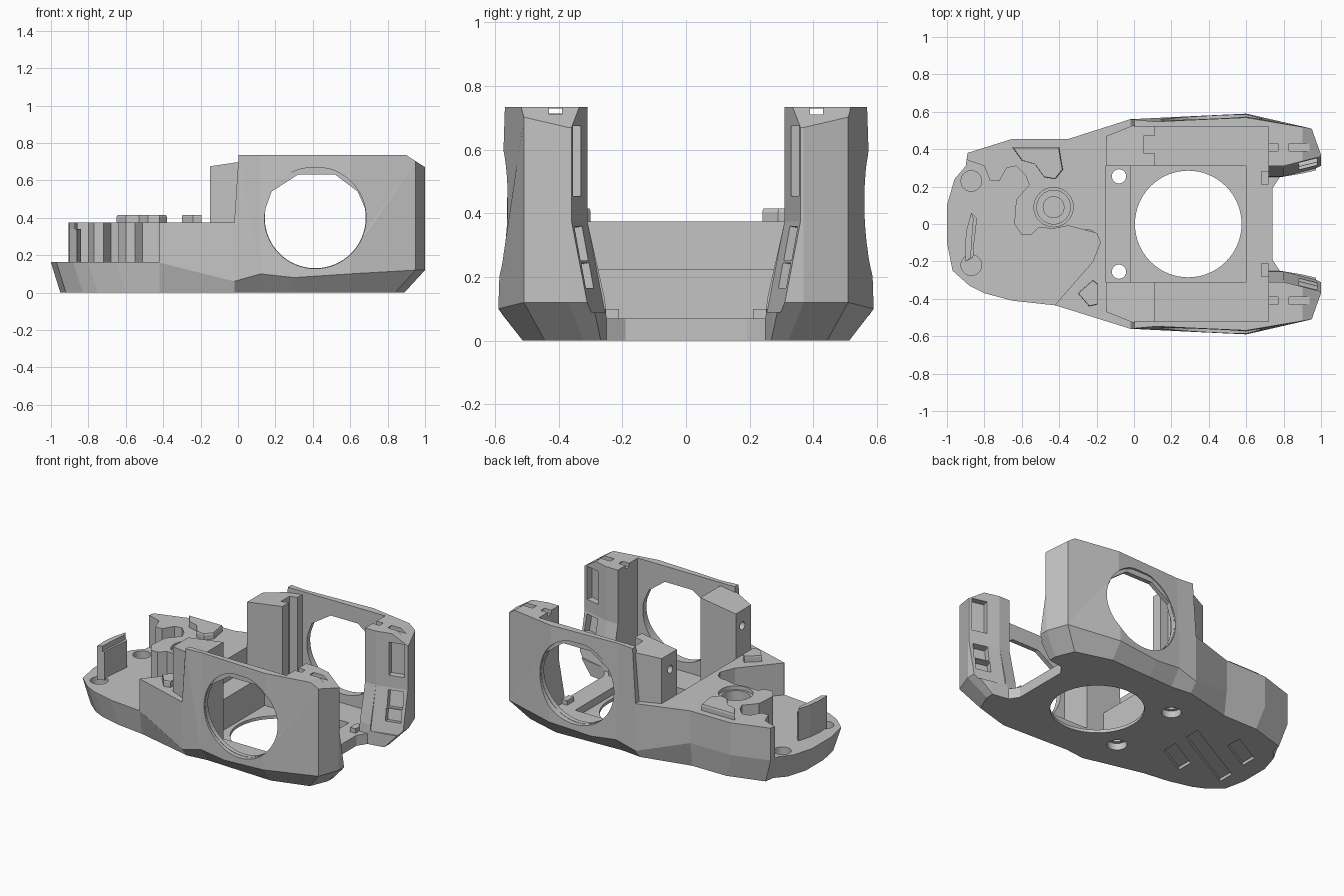
import bpy, bmesh, math
from mathutils import Matrix, Vector

if "Cube" in bpy.data.objects:
    bpy.data.objects.remove(bpy.data.objects["Cube"], do_unlink=True)

grey = bpy.data.materials.new("matte grey")
grey.use_nodes = True
COLOUR = (0.55, 0.55, 0.55, 1)
grey.diffuse_color = COLOUR
grey.node_tree.nodes["Principled BSDF"].inputs["Base Color"].default_value = COLOUR


def loft(name, rings):
    """Closed solid through rings of equal point count."""
    bm = bmesh.new()
    loops = [[bm.verts.new(p) for p in ring] for ring in rings]
    n = len(loops[0])
    for a, b in zip(loops, loops[1:]):
        for i in range(n):
            j = (i + 1) % n
            bm.faces.new((a[i], a[j], b[j], b[i]))
    bm.faces.new(loops[0][::-1])
    bm.faces.new(loops[-1])
    bmesh.ops.recalc_face_normals(bm, faces=bm.faces)
    mesh = bpy.data.meshes.new(name)
    bm.to_mesh(mesh)
    bm.free()
    mesh.materials.append(grey)
    ob = bpy.data.objects.new(name, mesh)
    bpy.context.scene.collection.objects.link(ob)
    return ob


def prism(name, pts, lo, hi, axis="z"):
    place = {"x": lambda a, b, t: (t, a, b),
             "y": lambda a, b, t: (a, t, b),
             "z": lambda a, b, t: (a, b, t)}[axis]
    return loft(name, [[place(a, b, t) for a, b in pts] for t in (lo, hi)])


def box(name, x, y, z):
    return prism(name, [(x[0], y[0]), (x[1], y[0]), (x[1], y[1]), (x[0], y[1])], *z)


def circle(cx, cy, r, n=40):
    return [(cx + r * math.cos(2 * math.pi * i / n),
             cy + r * math.sin(2 * math.pi * i / n)) for i in range(n)]


def mirror_y(pts, s):
    return [(x, s * y) for x, y in pts]


def cut(target, tool):
    mod = target.modifiers.new("cut", "BOOLEAN")
    mod.operation = "DIFFERENCE"
    mod.solver = "EXACT"
    mod.object = tool
    bpy.context.view_layer.objects.active = target
    bpy.ops.object.modifier_apply(modifier=mod.name)
    bpy.data.objects.remove(tool, do_unlink=True)


# Outer hull: chamfered belly, near-vertical sides
tail = [(-0.02, 0.56), (0.12, 0.567), (0.3, 0.576), (0.6, 0.59), (0.95, 0.51), (1, 0.37), (1, 0.2)]
back = [(-1, 0.1), (-0.96, 0.24), (-0.9, 0.31), (-0.89, 0.38), (-0.65, 0.455), (-0.35, 0.455)] + tail
front = [(-1, 0.1), (-0.97, 0.25), (-0.88, 0.33), (-0.8, 0.37), (-0.65, 0.41), (-0.42, 0.435)] + tail
outline = back + mirror_y(front, -1)[::-1]


def belly(x, y):
    bx = x + 0.05 if x < -0.5 else x - 0.11 if x > 0.9 else x
    return (bx, y * (0.95 if x < -0.2 else 0.91 if x < 0 else 0.87), 0)


def waist(x, y):
    heights = {-0.02: 0.06, 0.3: 0.08}
    return (x, y, 0.16 if x < -0.2 else heights.get(x, 0.12 if x > 0.9 else 0.1))


def brim(x, y):
    return (x, y * (0.965 if 0 < x < 0.9 else 1), 0.735)


hull = loft("chassis_shell", [[level(x, y) for x, y in outline] for level in (belly, waist, brim)])

# Sloped top of the tail
cut(hull, prism("cutter", [(0.9, 0.735), (1.1, 0.605), (1.1, 0.9), (0.9, 0.9)], -1, 1, "y"))
# Space above the forward deck
cut(hull, loft("cutter", [[(-1.2, -1, z), (x, -1, z), (x, 1, z), (-1.2, 1, z)]
                          for x, z in ((-0.02, 0.375), (0.008, 0.8))]))
# Low nose deck with its winding edge
edge = [(-1.1, 0.37), (-0.9, 0.345), (-0.8, 0.31), (-0.77, 0.23), (-0.72, 0.23), (-0.68, 0.3),
        (-0.63, 0.31), (-0.58, 0.26), (-0.56, 0.21), (-0.63, 0.13), (-0.64, 0), (-0.6, -0.06),
        (-0.55, -0.06), (-0.51, -0.02), (-0.43, -0.025), (-0.35, -0.01), (-0.2, -0.05),
        (-0.18, -0.1), (-0.22, -0.2), (-0.42, -0.43), (-0.43, -0.6), (-1.1, -0.6)]
cut(hull, prism("cutter", edge, 0.162, 0.6))
# Main bay and its sunken floor
bay = [(-0.15, -0.47), (0, -0.52), (0.72, -0.52), (0.72, 0.52), (0, 0.52), (-0.15, 0.47)]
cut(hull, prism("cutter", bay, 0.07, 0.9))
cut(hull, box("cutter", (-0.02, 0.6), (-0.31, 0.31), (0.02, 0.2)))
cut(hull, prism("cutter", circle(0.29, 0, 0.285, 64), -0.1, 0.2))

# Open gap between the tail pillars
gap = [(0.31, 0.9), (0.31, 0.375), (0.255, 0.13), (0.25, 0.07)]
cut(hull, prism("cutter", gap + mirror_y([(-y, z) for y, z in gap], 1)[::-1], 0.7, 1.2, "x"))
fork = [(0.74, 0.19), (0.78, 0.25), (0.9, 0.27), (1.2, 0.34)]
cut(hull, prism("cutter", fork + mirror_y(fork, -1)[::-1], -0.1, 0.3))

for s in (-1, 1):
    # Round side window, flat-topped on the inside
    arc = [(x, z) for x, z in circle(0.413, 0.4, 0.27, 64) if z < 0.46]
    start = next(i for i in range(len(arc)) if arc[i][0] < arc[i - 1][0] - 0.3)
    arc = arc[start:] + arc[:start]
    top = [(0.64, 0.54), (0.52, 0.63), (0.32, 0.63), (0.18, 0.54)]
    cut(hull, prism("cutter", arc + top, s * 0.4, s * 0.8, "y"))
    rim = [(x, min(z, 0.665)) for x, z in circle(0.413, 0.4, 0.272, 64)]
    cut(hull, prism("cutter", rim, s * 0.55, s * 0.8, "y"))

    # Slanted inner face of each tail pillar
    def corner(dy, z):
        return [(x, s * (y + dy), z) for x, y in ((1.04, 0.37), (0.8, 0.31), (0.8, 0.2), (1.04, 0.2))]
    cut(hull, loft("cutter", [corner(-0.055, 0.09), corner(0, 0.375), corner(0, 0.9)]))

    # Slots in that face
    for y, z, h, tilt in ((0.345, 0.565, 0.22, 0), (0.331, 0.305, 0.11, 0.19), (0.311, 0.205, 0.08, 0.19)):
        slot = box("cutter", (-0.05, 0.05), (-0.04, 0.04), (-h / 2, h / 2))
        slot.data.transform(Matrix.Translation((0.93, s * y, z))
                            @ Matrix.Rotation(s * math.radians(14), 4, "Z")
                            @ Matrix.Rotation(-s * tilt, 4, "X"))
        cut(hull, slot)

    # Notches on pillar tops, joined by a tunnel
    for x, z in (((0.7, 0.77), 0.8), ((0.83, 0.93), 0.8), ((0.69, 1.1), 0.73)):
        cut(hull, box("cutter", x, sorted((s * 0.39, s * 0.43)), (0.71, z)))

# Sockets in the decks
for x, y, r, z in ((-0.87, 0.23, 0.055, 0.11), (-0.87, -0.22, 0.055, 0.11),
                   (-0.25, -0.085, 0.055, 0.33), (-0.43, 0.09, 0.105, 0.35), (-0.43, 0.09, 0.09, 0.18)):
    cut(hull, prism("cutter", circle(x, y, r), z, 0.5))

# Shallow slanted recesses under the nose
for cx, cy, half in ((-0.59, 0, 0.25), (-0.45, -0.13, 0.11), (-0.71, 0.16, 0.11)):
    pts = [(cx + a * half, cy + a * half * 0.55 + b) for a, b in
           ((-1, -0.055), (1, -0.055), (1, 0.055), (-1, 0.055))]
    cut(hull, prism("cutter", pts, -0.1, 0.02))

# Shelf behind the forward deck, with counterbored holes
shelf = box("bay_shelf", (-0.155, -0.02), (-0.315, 0.315), (0.06, 0.225))
for s in (-1, 1):
    for part in (hull, shelf):
        cut(part, prism("cutter", circle(-0.08, s * 0.255, 0.038), -0.1, 0.3))
    cut(hull, prism("cutter", circle(-0.08, s * 0.255, 0.06), -0.1, 0.045))

# Tall posts beside the bay, with a bore in the nose-facing side
notch = [(0.11, 0.38), (0.05, 0.38), (0.05, 0.47), (0.11, 0.47)]
for s, side, extra in ((-1, "front", []), (1, "back", notch)):
    foot = mirror_y([(-0.15, 0.31), (0.11, 0.31)] + extra + [(0.11, 0.53), (0, 0.53), (-0.15, 0.47)], s)
    post = loft(side + "_post", [[(x, y, 0.06) for x, y in foot],
                                 [(x, y, 0.675 + max(0, x + 0.15) * 0.15) for x, y in foot]])
    cut(post, prism("cutter", circle(s * 0.38, 0.57, 0.026, 24), -0.3, -0.05, "x"))

# Raised pads on the forward deck
pads = {"back_pad": [(-0.65, 0.41), (-0.4, 0.41), (-0.38, 0.29), (-0.42, 0.24), (-0.48, 0.25),
                     (-0.53, 0.32), (-0.6, 0.34)],
        "front_pad": [(-0.3, -0.37), (-0.22, -0.3), (-0.195, -0.32), (-0.195, -0.43), (-0.24, -0.44)]}
for name, pts in pads.items():
    mid = sum((Vector(p) for p in pts), Vector((0, 0))) / len(pts)
    inner = [mid + (Vector(p) - mid) * 0.96 for p in pts]
    loft(name, [[(x, y, 0.36) for x, y in pts], [(x, y, 0.405) for x, y in pts],
                [(p.x, p.y, 0.415) for p in inner]])

# Round boss in the large socket
prism("socket_boss", circle(-0.43, 0.09, 0.058), 0.17, 0.24)

# Bent clip standing on the nose deck
clip = [(-0.87, 0.06), (-0.895, -0.03), (-0.905, -0.12), (-0.9, -0.2),
        (-0.86, -0.18), (-0.855, -0.1), (-0.845, -0.02), (-0.84, 0.03)]
prism("nose_clip", clip, 0.15, 0.34)
prism("nose_clip_lip", [(x - 0.3 * (x + 0.9) if i > 3 else x, y) for i, (x, y) in enumerate(clip)], 0.34, 0.375)

# Low locating blocks at the end of the bay floor
for s, side in ((-1, "front"), (1, "back")):
    box(side + "_floor_block", (0.68, 0.72), sorted((s * 0.21, s * 0.28)), (0.06, 0.1))

for ob in bpy.context.scene.objects:
    if ob.type == "MESH":
        for poly in ob.data.polygons:
            poly.use_smooth = False
